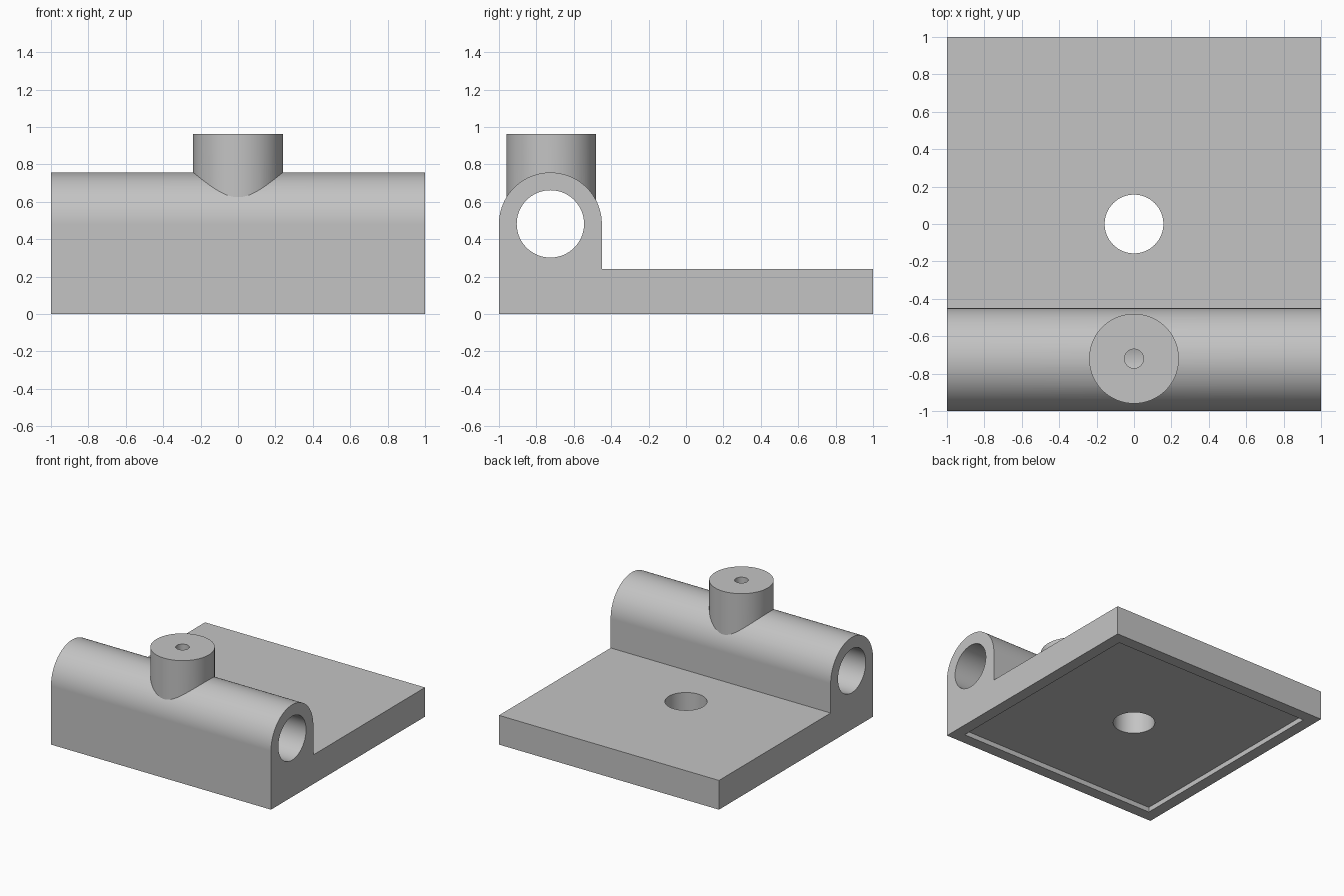
import bpy, bmesh, math
from mathutils import Matrix, Vector

cube = bpy.data.objects.get("Cube")
if cube:
    bpy.data.objects.remove(cube, do_unlink=True)

grey = bpy.data.materials.new("light grey")
grey.use_nodes = True
colour = (0.55, 0.55, 0.55, 1)
grey.diffuse_color = colour
grey.node_tree.nodes["Principled BSDF"].inputs["Base Color"].default_value = colour

BARREL_Y, BARREL_Z, BARREL_R = -0.725, 0.482, 0.275
PLATE_TOP = 0.24


def finish(name, bm):
    bmesh.ops.recalc_face_normals(bm, faces=bm.faces)
    mesh = bpy.data.meshes.new(name)
    bm.to_mesh(mesh)
    bm.free()
    mesh.materials.append(grey)
    obj = bpy.data.objects.new(name, mesh)
    bpy.context.collection.objects.link(obj)
    return obj


def cylinder(name, radius, start, end, sides=96):
    start, end = Vector(start), Vector(end)
    axis = end - start
    turn = axis.to_track_quat('Z', 'Y').to_matrix().to_4x4()
    bm = bmesh.new()
    bmesh.ops.create_cone(bm, cap_ends=True, segments=sides, radius1=radius,
                          radius2=radius, depth=axis.length,
                          matrix=Matrix.Translation((start + end) / 2) @ turn)
    return finish(name, bm)


def combine(target, tool, operation):
    """Apply a boolean and remove its helper."""
    mod = target.modifiers.new(tool.name, 'BOOLEAN')
    mod.operation, mod.object, mod.solver = operation, tool, 'EXACT'
    bpy.context.view_layer.objects.active = target
    bpy.ops.object.modifier_apply(modifier=mod.name)
    bpy.data.objects.remove(tool, do_unlink=True)


# Base plate and round-topped barrel housing: one side profile swept along x
steps = 64
profile = [(-1, 0), (1, 0), (1, PLATE_TOP), (BARREL_Y + BARREL_R, PLATE_TOP)]
for i in range(steps + 1):
    a = math.pi * i / steps
    profile.append((BARREL_Y + BARREL_R * math.cos(a),
                    BARREL_Z + BARREL_R * math.sin(a)))
bm = bmesh.new()
face = bm.faces.new([bm.verts.new((-1, y, z)) for y, z in profile])
swept = bmesh.ops.extrude_face_region(bm, geom=[face])["geom"]
bmesh.ops.translate(bm, vec=(2, 0, 0),
                    verts=[v for v in swept if isinstance(v, bmesh.types.BMVert)])
body = finish("hinge_bracket", bm)

# Round boss on top of the barrel
combine(body, cylinder("boss", 0.24, (0, -0.72, 0.5), (0, -0.72, 0.962)), 'UNION')

# Barrel bore, boss drill hole and plate hole
combine(body, cylinder("bore", 0.18, (-1.2, BARREL_Y, BARREL_Z),
                       (1.2, BARREL_Y, BARREL_Z)), 'DIFFERENCE')
combine(body, cylinder("drill", 0.051, (0, -0.72, BARREL_Z),
                       (0, -0.72, 1.1), 48), 'DIFFERENCE')
combine(body, cylinder("plate_hole", 0.157, (0, 0, -0.2), (0, 0, 0.4)), 'DIFFERENCE')

# Shallow square recess under the plate
bm = bmesh.new()
bmesh.ops.create_cube(bm, size=1, matrix=Matrix.Diagonal((1.81, 1.81, 0.08, 1)))
combine(body, finish("recess", bm), 'DIFFERENCE')

# Smooth round walls, crisp edges
bpy.ops.object.select_all(action='DESELECT')
body.select_set(True)
bpy.context.view_layer.objects.active = body
bpy.ops.object.shade_smooth_by_angle(angle=math.radians(25))
weighted = body.modifiers.new("weighted_normals", 'WEIGHTED_NORMAL')
weighted.keep_sharp = True
